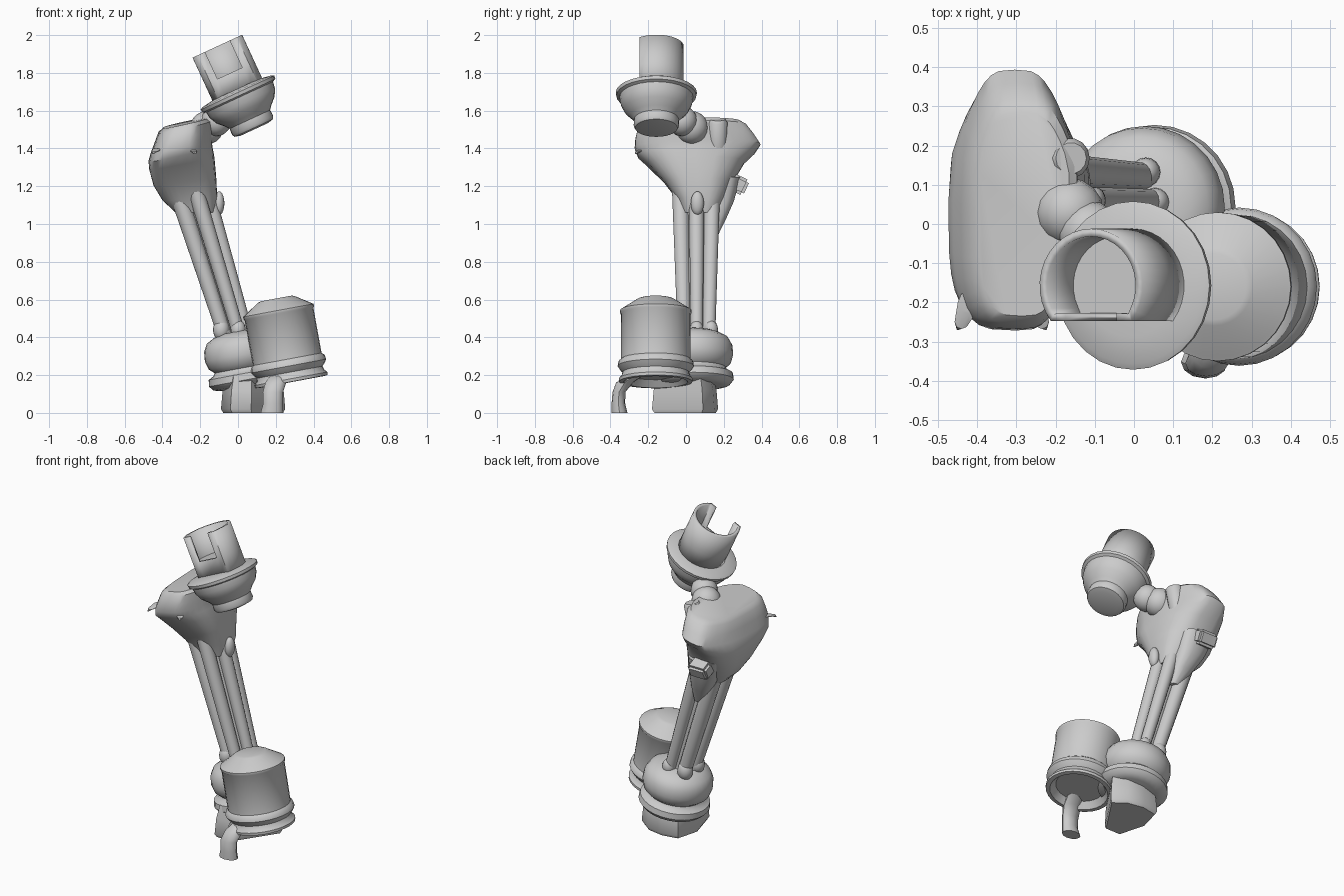
import bpy, bmesh, math
from mathutils import Vector, Matrix

if "Cube" in bpy.data.objects:
    bpy.data.objects.remove(bpy.data.objects["Cube"])

grey = bpy.data.materials.new("plain_grey")
grey.diffuse_color = (0.6, 0.6, 0.6, 1)
grey.use_nodes = True
grey.node_tree.nodes["Principled BSDF"].inputs["Base Color"].default_value = grey.diffuse_color


def finish(name, bm, angle=40):
    bmesh.ops.recalc_face_normals(bm, faces=bm.faces)
    me = bpy.data.meshes.new(name)
    bm.to_mesh(me)
    bm.free()
    me.materials.append(grey)
    ob = bpy.data.objects.new(name, me)
    bpy.context.collection.objects.link(ob)
    bpy.ops.object.select_all(action='DESELECT')
    ob.select_set(True)
    bpy.context.view_layer.objects.active = ob
    bpy.ops.object.shade_smooth_by_angle(angle=math.radians(angle))
    return ob


def ring(c, rx, ry, n=24, p=1.0):
    """Horizontal superellipse; p below 1 makes it boxier."""
    f = lambda v: math.copysign(abs(v) ** p, v)
    return [Vector(c) + Vector((rx * f(math.cos(a)), ry * f(math.sin(a)), 0))
            for a in (2 * math.pi * i / n for i in range(n))]


def loft(name, rings, mat=Matrix(), angle=40):
    bm = bmesh.new()
    rows = [[bm.verts.new(mat @ v) for v in r] for r in rings]
    n = len(rows[0])
    for a, b in zip(rows, rows[1:]):
        for i in range(n):
            j = (i + 1) % n
            bm.faces.new((a[i], a[j], b[j], b[i]))
    bm.faces.new(rows[0])
    bm.faces.new(rows[-1])
    return finish(name, bm, angle)


def lathe(name, profile, mat, n=28):
    return loft(name, [ring((0, 0, t), r, r, n) for r, t in profile], mat)


def ball(name, c, r, scale=(1, 1, 1)):
    bm = bmesh.new()
    m = Matrix.Translation(c) @ Matrix.Diagonal((*scale, 1))
    bmesh.ops.create_uvsphere(bm, u_segments=16, v_segments=10, radius=r, matrix=m)
    return finish(name, bm)


def frame(loc, lean):
    return Matrix.Translation(loc) @ Matrix.Rotation(math.radians(-lean), 4, 'Y')


# Canister: domed lid, barrel, two flanges and a hollow underside
lathe("canister", [(0.085, 0.072), (0.1, 0.066), (0.18, 0.014), (0.19, 0.008),
                   (0.19, -0.006), (0.185, -0.012), (0.184, -0.255),
                   (0.198, -0.268), (0.202, -0.292), (0.19, -0.31), (0.176, -0.325),
                   (0.182, -0.345), (0.196, -0.36), (0.194, -0.376), (0.17, -0.378),
                   (0.14, -0.34)], frame((0.215, -0.16, 0.535), 10.5))

# Ankle: two stacked rounded discs
lathe("ankle_discs", [(0.1, 0.135), (0.14, 0.122), (0.18, 0.1), (0.202, 0.06),
                      (0.207, 0.01), (0.195, -0.035), (0.168, -0.06), (0.176, -0.075),
                      (0.205, -0.09), (0.21, -0.125), (0.19, -0.15), (0.15, -0.16)],
      frame((0.03, 0.043, 0.3), 10.5))

# Foot block under the ankle
foot = [(-0.09, 0.0), (-0.05, 0.15), (0.06, 0.17), (0.17, 0.15),
        (0.25, 0.09), (0.07, -0.18), (-0.04, -0.18)]
loft("foot_block", [[Vector((0.08 + (x - 0.08) * s, y * s, z)) for x, y in foot]
                    for z, s in ((0, 0.93), (0.02, 1), (0.12, 0.95), (0.2, 0.85))])

# Hooked spout hanging from the canister
loft("spout", [ring(c, rx, ry, 12) for c, rx, ry in (
    ((0.22, -0.27, 0.2), 0.05, 0.05), ((0.2, -0.325, 0.16), 0.055, 0.045),
    ((0.185, -0.355, 0.11), 0.054, 0.034), ((0.185, -0.358, 0.05), 0.052, 0.036),
    ((0.18, -0.352, 0), 0.06, 0.042))])


# Shank: a core and surrounding rods, splayed towards the knee
def axis_x(z):
    return -0.225 + 0.308 * (1.1 - z)


rods = [(0.0, 0.0, 0.055), (0.02, -0.074, 0.036), (0.066, -0.006, 0.033),
        (-0.058, -0.045, 0.04), (0.045, 0.06, 0.034), (-0.052, 0.052, 0.042)]
for k, (dx, dy, r) in enumerate(rods):
    rows = []
    for z in (0.4, 0.55, 0.8, 1.0, 1.2):
        s = 1 + 0.35 * (z - 0.45)
        rows.append(ring((axis_x(z) + dx * s, 0.063 + dy * s, z), r * s, r * s, 14))
    loft("shank_core" if k == 0 else f"shank_rod_{k}", rows)
    if k:
        ball(f"rod_end_{k}", (axis_x(0.44) + dx * 1.15, 0.063 + dy * 1.15, 0.44),
             r * 1.1, (1, 1, 1.3))

# Calf swelling and back plate
loft("calf", [ring(c, rx, ry, 14, 0.8) for c, rx, ry in (
    ((-0.19, 0.13, 0.92), 0.03, 0.03), ((-0.225, 0.15, 1.02), 0.065, 0.06),
    ((-0.26, 0.18, 1.12), 0.09, 0.075), ((-0.29, 0.2, 1.25), 0.11, 0.09))])
bm = bmesh.new()
bmesh.ops.create_cube(bm, size=1, matrix=Matrix.Translation((-0.3, 0.275, 1.21))
                      @ Matrix.Rotation(math.radians(-25), 4, 'X')
                      @ Matrix.Diagonal((0.13, 0.1, 0.09, 1)))
bmesh.ops.bevel(bm, geom=bm.edges[:], offset=0.015, segments=2, affect='EDGES')
finish("back_plate", bm)

# Knee: broad block flaring from the shank, flat on top, long from front to back
knee = [(1.06, -0.33, -0.12, -0.02, 0.17), (1.13, -0.4, -0.11, -0.05, 0.21),
        (1.22, -0.447, -0.115, -0.115, 0.25), (1.32, -0.47, -0.125, -0.205, 0.31),
        (1.37, -0.474, -0.135, -0.255, 0.365), (1.41, -0.462, -0.14, -0.272, 0.394),
        (1.46, -0.442, -0.14, -0.268, 0.36), (1.51, -0.422, -0.145, -0.255, 0.32),
        (1.53, -0.395, -0.165, -0.235, 0.285)]
rows = []
for z, x0, x1, y0, y1 in knee:
    f = min(1, (z - 1.06) / 0.3)
    r = ring(((x0 + x1) / 2, (y0 + y1) / 2, z), (x1 - x0) / 2, (y1 - y0) / 2, 32,
             0.75 - 0.2 * f)
    row = []
    for v in r:
        # both ends narrow, the back one more, and the top rises to the inner side
        back = max(0, v.y - 0.15) / 0.24
        front = max(0, -v.y - 0.1) / 0.17
        v.x += (-0.31 - v.x) * 0.38 * back
        if v.x > -0.3:
            v.x += (-0.3 - v.x) * 0.35 * front
        row.append(v + Vector((0, 0, f * (0.03 * v.y + 0.22 * (v.x + 0.3)))))
    rows.append(row)
loft("knee", rows, angle=35)

# Small spikes on the front of the knee
for x, lean in ((-0.44, -0.02), (-0.235, 0.02)):
    loft("knee_spike", [ring((x - lean, -0.2, 1.40), 0.03, 0.03, 8),
                        ring((x, -0.25, 1.385), 0.018, 0.018, 8),
                        ring((x + lean / 2, -0.268, 1.37), 0.003, 0.003, 8)])

# Joint linking knee to head, with a side knob
ball("joint_inner", (-0.165, 0.03, 1.51), 0.088)
ball("joint_outer", (-0.115, -0.02, 1.545), 0.08)
lathe("side_knob", [(0.05, -0.1), (0.052, 0.03), (0.04, 0.045)],
      frame((-0.17, 0.168, 1.51), -12), 14)
ball("front_lump", (-0.1, 0.06, 1.11), 0.035, (0.8, 1, 1.8))

# Head: bowl with wide flange
head = frame((0.0, -0.157, 1.69), 24.8)
lathe("head_bowl", [(0.13, 0.025), (0.2, 0.014), (0.215, 0.006), (0.212, -0.012),
                    (0.195, -0.02), (0.19, -0.055), (0.17, -0.095), (0.136, -0.128),
                    (0.118, -0.15), (0.12, -0.185), (0.112, -0.2), (0.08, -0.208)], head)

# Open cup: round wall with a flat front that has a notch, and a raised floor
R, flat, notch, shift = 0.145, -0.09, 0.072, 0.006
a0 = math.asin(flat / R)
arc = [a0 + (math.pi - 2 * a0) * i / 24 for i in range(25)]
path = [(notch, flat)] + [(R * math.cos(a), R * math.sin(a)) for a in arc] + [(-notch, flat)]
bm = bmesh.new()
low, mid, top = ([bm.verts.new(head @ Vector((x + shift, y, t))) for x, y in path]
                 for t in (0.0, 0.116, 0.274))
for i in range(len(path) - 1):
    bm.faces.new((low[i], low[i + 1], mid[i + 1], mid[i]))
    bm.faces.new((mid[i], mid[i + 1], top[i + 1], top[i]))
bm.faces.new((low[-1], low[0], mid[0], mid[-1]))
cup = finish("head_cup", bm)
wall = cup.modifiers.new("wall", 'SOLIDIFY')
wall.thickness = 0.02
wall.offset = -1
bm = bmesh.new()
bm.faces.new([bm.verts.new(head @ Vector((x * 0.95 + shift, y * 0.95, 0.112)))
              for x, y in path])
finish("cup_floor", bm)
